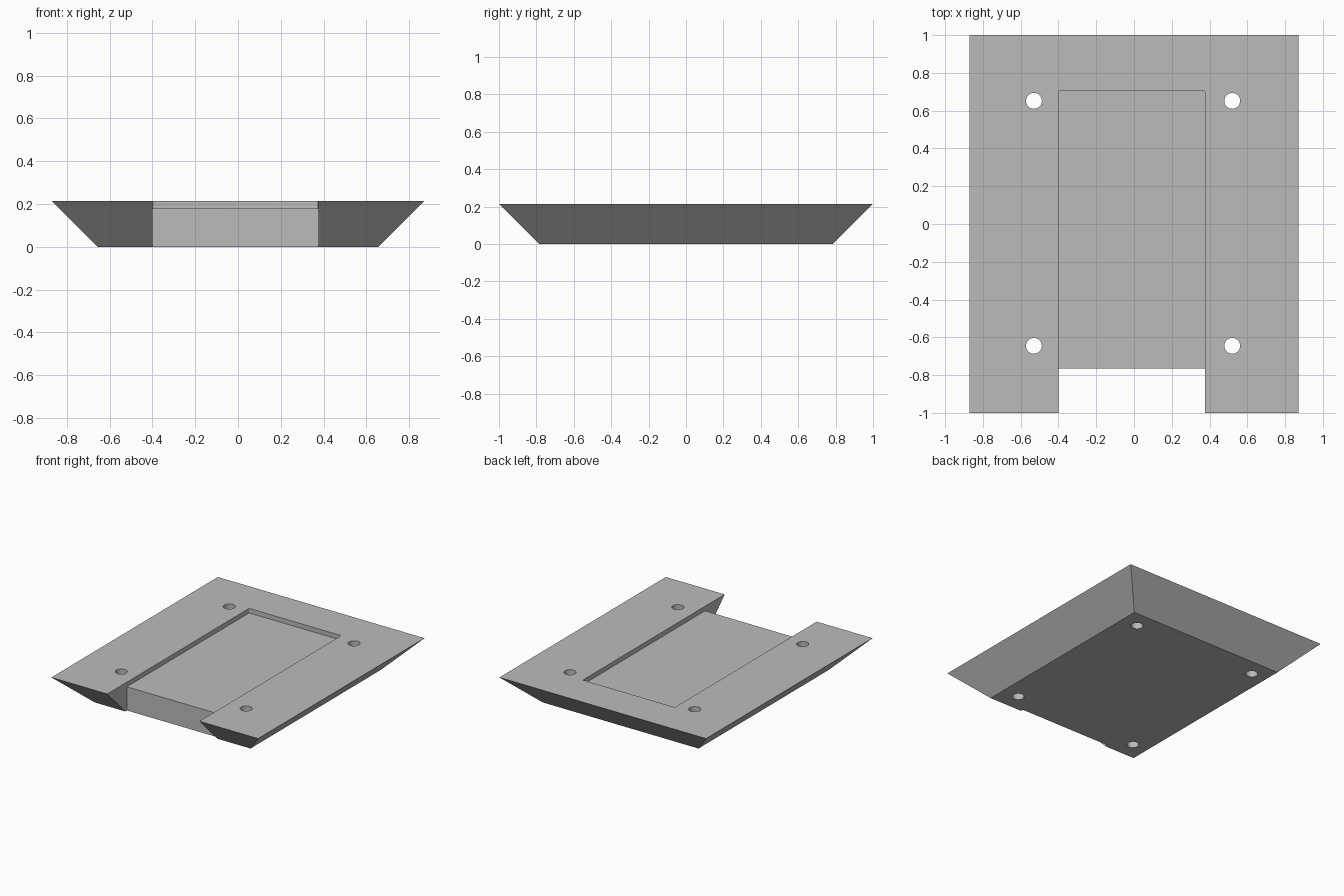
import bpy
import bmesh
from mathutils import Matrix, Vector

cube = bpy.data.objects.get("Cube")
if cube:
    bpy.data.objects.remove(cube)

HEIGHT = 0.215
POCKET_LEFT, POCKET_RIGHT = 0.375, -0.40
POCKET_BACK, NOTCH_BACK, POCKET_FLOOR = 0.705, -0.765, 0.18
HOLE_RADIUS = 0.042

grey = bpy.data.materials.new("plain grey")
grey.use_nodes = True
color = (0.5, 0.5, 0.5, 1)
grey.diffuse_color = color
grey.node_tree.nodes["Principled BSDF"].inputs["Base Color"].default_value = color


def make_object(name, bm):
    mesh = bpy.data.meshes.new(name)
    bm.to_mesh(mesh)
    bm.free()
    mesh.materials.append(grey)
    obj = bpy.data.objects.new(name, mesh)
    bpy.context.collection.objects.link(obj)
    return obj


def make_box(name, low, high, corner=0):
    """Box between two corners, with optionally rounded upright edges."""
    bm = bmesh.new()
    low, high = Vector(low), Vector(high)
    matrix = Matrix.Translation((low + high) / 2) @ Matrix.Diagonal((*(high - low), 1))
    bmesh.ops.create_cube(bm, size=1, matrix=matrix)
    if corner:
        upright = [e for e in bm.edges
                   if abs(e.verts[0].co.z - e.verts[1].co.z) > 0.01]
        bmesh.ops.bevel(bm, geom=upright, offset=corner, segments=3,
                        profile=0.5, affect='EDGES')
    return make_object(name, bm)


def cut(target, cutter):
    """Subtract the cutter from the target, then discard it."""
    cutter.hide_render = True
    mod = target.modifiers.new("cut", 'BOOLEAN')
    mod.operation = 'DIFFERENCE'
    mod.solver = 'EXACT'
    mod.object = cutter
    bpy.ops.object.select_all(action='DESELECT')
    bpy.context.view_layer.objects.active = target
    target.select_set(True)
    bpy.ops.object.modifier_apply(modifier=mod.name)
    bpy.data.objects.remove(cutter)


# Tray body: a slab whose walls flare outward at 45 degrees
tray = make_box("tray_body", (-0.87, -1, 0), (0.87, 1, HEIGHT))
for v in tray.data.vertices:
    if v.co.z < HEIGHT / 2:
        v.co.x -= HEIGHT if v.co.x > 0 else -HEIGHT
        v.co.y -= HEIGHT if v.co.y > 0 else -HEIGHT

# Shallow pocket in the top, open toward the front
cut(tray, make_box("pocket_cutter", (POCKET_RIGHT, -1.2, POCKET_FLOOR),
                   (POCKET_LEFT, POCKET_BACK, 0.4), corner=0.008))

# Full-depth notch through the front wall
cut(tray, make_box("notch_cutter", (POCKET_RIGHT, -1.2, -0.1),
                   (POCKET_LEFT, NOTCH_BACK, 0.4)))

# Four round mounting holes
for x in (-0.53, 0.52):
    for y in (-0.645, 0.652):
        bm = bmesh.new()
        bmesh.ops.create_cone(bm, cap_ends=True, segments=32, radius1=HOLE_RADIUS,
                              radius2=HOLE_RADIUS, depth=1,
                              matrix=Matrix.Translation((x, y, 0)))
        cut(tray, make_object("hole_cutter", bm))

bpy.ops.object.shade_smooth_by_angle(angle=0.5)
